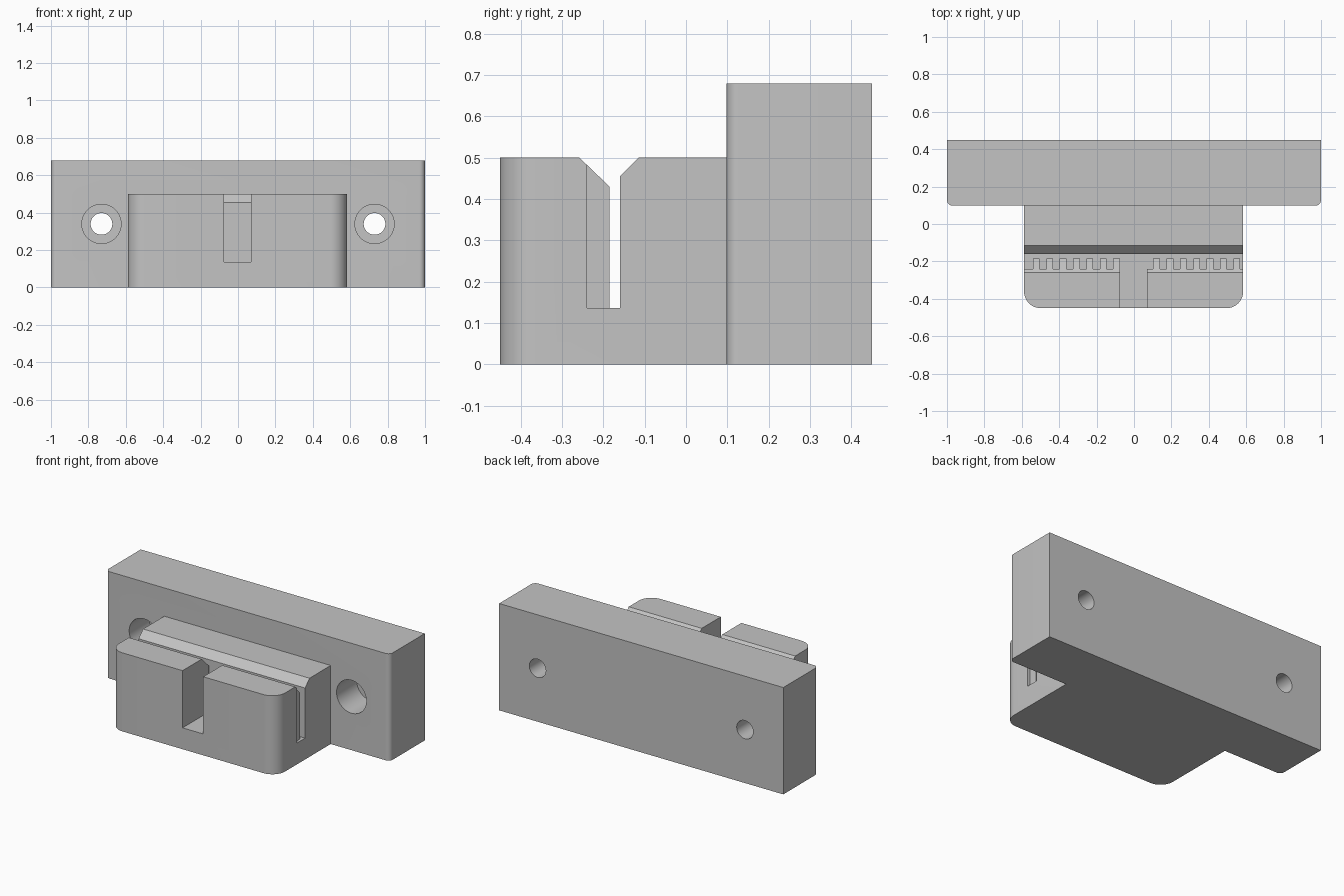
import bpy
import bmesh
from math import pi, sin, cos
from mathutils import Vector, Matrix

if "Cube" in bpy.data.objects:
    bpy.data.objects.remove(bpy.data.objects["Cube"])

grey = bpy.data.materials.new("plain grey")
grey.use_nodes = True
colour = (0.55, 0.55, 0.55, 1)
grey.diffuse_color = colour
grey.node_tree.nodes["Principled BSDF"].inputs["Base Color"].default_value = colour


def make_object(name, bm):
    bmesh.ops.recalc_face_normals(bm, faces=bm.faces)
    mesh = bpy.data.meshes.new(name)
    bm.to_mesh(mesh)
    bm.free()
    mesh.materials.append(grey)
    obj = bpy.data.objects.new(name, mesh)
    bpy.context.collection.objects.link(obj)
    return obj


def add_prism(bm, points, offset):
    face = bm.faces.new([bm.verts.new(p) for p in points])
    new = bmesh.ops.extrude_face_region(bm, geom=[face])["geom"]
    verts = [g for g in new if isinstance(g, bmesh.types.BMVert)]
    bmesh.ops.translate(bm, verts=verts, vec=Vector(offset))


def add_box(bm, x0, x1, y0, y1, z0, z1):
    add_prism(bm, [(x0, y0, z0), (x1, y0, z0), (x1, y1, z0), (x0, y1, z0)],
              (0, 0, z1 - z0))


def rounded_block(name, x0, x1, y0, y1, height, radius, steps=12):
    """Box whose two upright front edges are rounded."""
    outline = [(x1, y1, 0), (x0, y1, 0)]
    for cx, start in ((x0 + radius, pi), (x1 - radius, 1.5 * pi)):
        for i in range(steps + 1):
            a = start + i / steps * pi / 2
            outline.append((cx + radius * cos(a), y0 + radius + radius * sin(a), 0))
    bm = bmesh.new()
    add_prism(bm, outline, (0, 0, height))
    return make_object(name, bm)


def boolean(target, tool, operation="DIFFERENCE"):
    mod = target.modifiers.new(tool.name, "BOOLEAN")
    mod.operation = operation
    mod.solver = "EXACT"
    mod.object = tool
    bpy.context.view_layer.objects.active = target
    bpy.ops.object.modifier_apply(modifier=mod.name)
    bpy.data.objects.remove(tool)


LEFT, RIGHT, FLOOR = -0.588, 0.584, 0.136
TOOTH, PITCH = 0.036, 0.0714

# Clamp block
clamp = rounded_block("clamp_block", LEFT, RIGHT, -0.45, 0.2, 0.5, 0.09)

# Belt slot with a funnel-shaped mouth
bm = bmesh.new()
profile = [(-0.185, FLOOR), (-0.16, FLOOR), (-0.16, 0.455), (-0.115, 0.5),
           (-0.015, 0.6), (-0.362, 0.6), (-0.258, 0.5), (-0.185, 0.43)]
add_prism(bm, [(-0.8, y, z) for y, z in profile], (1.6, 0, 0))
boolean(clamp, make_object("belt_slot", bm))

# Gaps between the belt teeth
bm = bmesh.new()
starts = [-0.54 + PITCH * k for k in range(16)]
lefts = [LEFT - 0.1] + [s + TOOTH for s in starts]
rights = starts + [RIGHT + 0.1]
for a, b in zip(lefts, rights):
    add_box(bm, a, b, -0.24, -0.172, FLOOR, 0.6)
boolean(clamp, make_object("tooth_gaps", bm))

# Notch that splits the front jaw
bm = bmesh.new()
add_box(bm, -0.075, 0.07, -0.6, -0.17, FLOOR, 0.6)
boolean(clamp, make_object("jaw_notch", bm))

# Mounting plate joined to the clamp
plate = rounded_block("mounting_plate", -1, 1, 0.098, 0.45, 0.68, 0.03, 8)
boolean(plate, clamp, "UNION")
plate.name = "belt_clamp_mount"

# Counterbored screw holes
for name, radius, y0, y1 in (("screw_holes", 0.058, 0, 0.6),
                             ("counterbores", 0.105, 0, 0.3)):
    bm = bmesh.new()
    for x in (-0.73, 0.73):
        place = Matrix.Translation((x, (y0 + y1) / 2, 0.34)) @ Matrix.Rotation(pi / 2, 4, "X")
        bmesh.ops.create_cone(bm, cap_ends=True, segments=48, radius1=radius,
                              radius2=radius, depth=y1 - y0, matrix=place)
    boolean(plate, make_object(name, bm))

# Smooth the rounded edges and bores, keep the rest crisp
bpy.ops.object.select_all(action="DESELECT")
plate.select_set(True)
bpy.context.view_layer.objects.active = plate
bpy.ops.object.shade_smooth_by_angle(angle=pi / 6)
